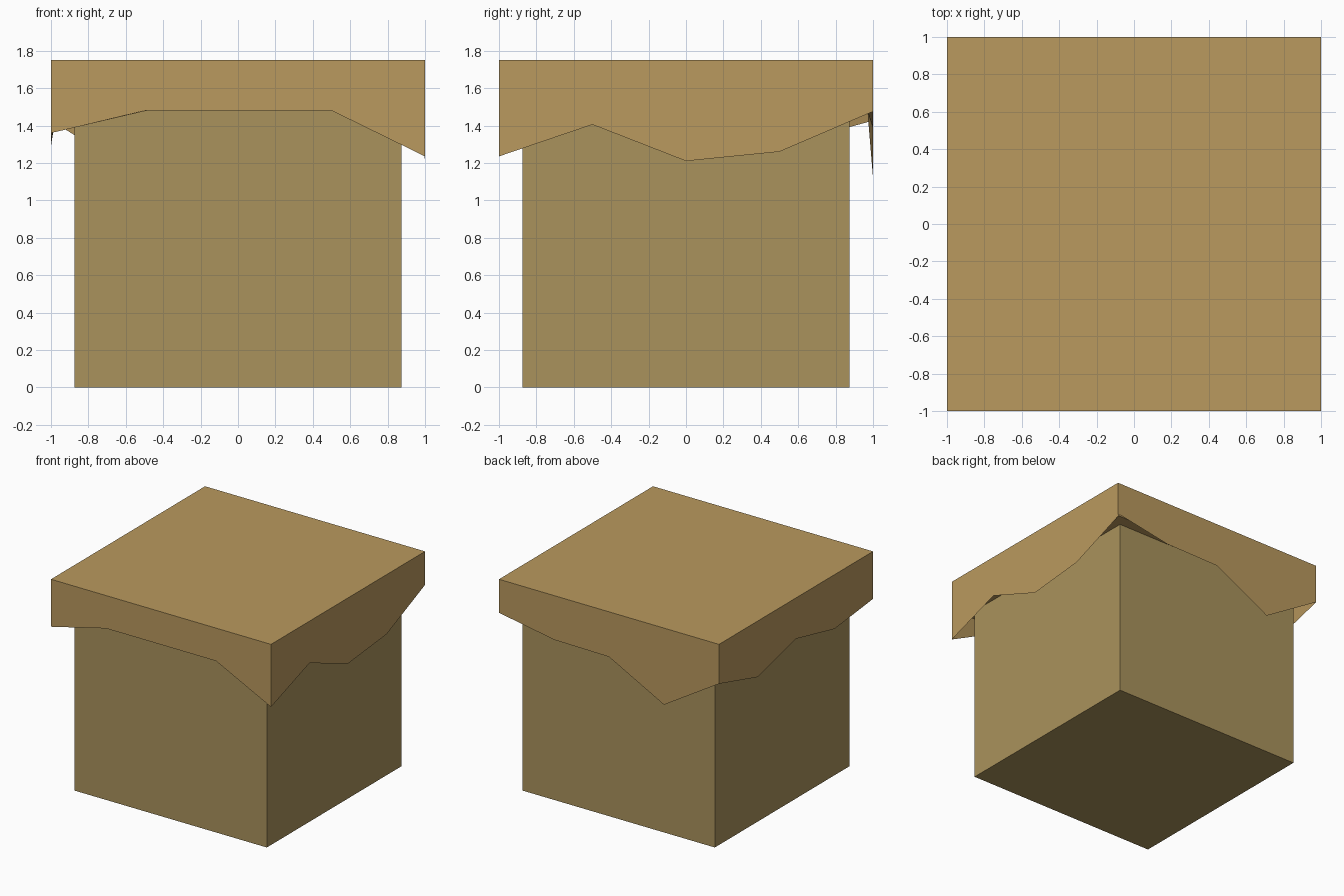
import bpy, bmesh

if "Cube" in bpy.data.objects:
    bpy.data.objects.remove(bpy.data.objects["Cube"])


def add_object(name, bm, color):
    bmesh.ops.recalc_face_normals(bm, faces=bm.faces[:])
    mesh = bpy.data.meshes.new(name)
    bm.to_mesh(mesh)
    bm.free()
    obj = bpy.data.objects.new(name, mesh)
    bpy.context.collection.objects.link(obj)
    mat = bpy.data.materials.new(name + "_colour")
    mat.diffuse_color = (*color, 1)
    mat.use_nodes = True
    mat.node_tree.nodes["Principled BSDF"].inputs["Base Color"].default_value = mat.diffuse_color
    mesh.materials.append(mat)
    return obj


TOP, CEILING, LIP = 1.75, 1.48, 0.03

# Block body, tucked under the cap
bm = bmesh.new()
bmesh.ops.create_cube(bm, size=1)
for v in bm.verts:
    v.co = (v.co.x * 1.75, v.co.y * 1.75, (v.co.z + 0.5) * CEILING)
add_object("block_body", bm, (0.40, 0.29, 0.107))

# Heights of the ragged hem, every half unit counter-clockwise from front left
hem = [1.36, 1.48, 1.48, 1.48,      # front
       1.235, 1.405, 1.21, 1.26,    # right
       1.475, 1.387, 1.38, 1.12,    # back
       1.426, 1.29, 1.414, 1.304]   # left
steps = [-1, -0.5, 0, 0.5]
outline = ([(t, -1) for t in steps] + [(1, t) for t in steps]
           + [(-t, 1) for t in steps] + [(-1, -t) for t in steps])

# Cap: flat slab whose hem hangs down as a thin wedge
bm = bmesh.new()
inner = 1 - LIP
rings = [
    [bm.verts.new((x, y, TOP)) for x, y in outline],
    [bm.verts.new((x, y, z)) for (x, y), z in zip(outline, hem)],
    [bm.verts.new((x * inner, y * inner, CEILING)) for x, y in outline],
]
for a, b in zip(rings, rings[1:]):
    for i in range(16):
        j = (i + 1) % 16
        bm.faces.new((a[i], b[i], b[j], a[j]))
bm.faces.new(rings[0])
bm.faces.new(rings[2][::-1])
add_object("ragged_cap", bm, (0.49, 0.32, 0.112))
